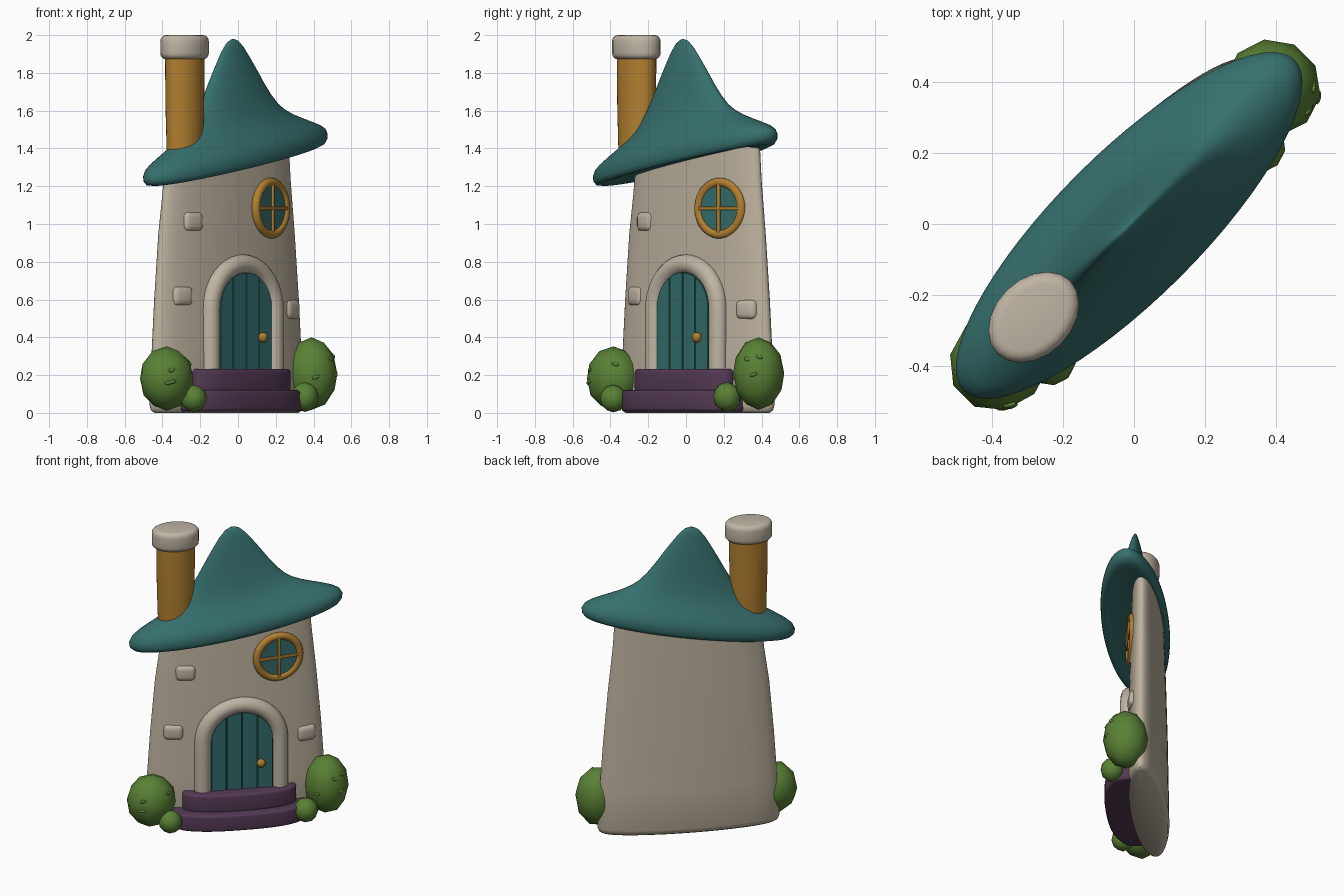
import bpy, bmesh, math, random
from mathutils import Matrix, Vector

cube = bpy.data.objects.get("Cube")
if cube:
    bpy.data.objects.remove(cube, do_unlink=True)

random.seed(4)
TURN = Matrix.Rotation(math.radians(45), 4, 'Z')  # the house stands diagonally
TAU = math.tau


def material(name, r, g, b):
    m = bpy.data.materials.new(name)
    m.use_nodes = True
    m.diffuse_color = (r, g, b, 1)
    bsdf = next(n for n in m.node_tree.nodes if n.type == 'BSDF_PRINCIPLED')
    bsdf.inputs["Base Color"].default_value = (r, g, b, 1)
    bsdf.inputs["Roughness"].default_value = 0.8
    return m


WALL = material("wall_plaster", 0.52, 0.455, 0.35)
STONE = material("pale_stone", 0.52, 0.46, 0.365)
TEAL = material("roof_teal", 0.036, 0.16, 0.152)
DOOR = material("door_teal", 0.032, 0.155, 0.15)
DARK = material("groove_teal", 0.01, 0.04, 0.045)
OCHRE = material("ochre", 0.45, 0.215, 0.03)
GREEN = material("leaf_green", 0.10, 0.22, 0.035)
PURPLE = material("step_purple", 0.09, 0.042, 0.09)


def finish(name, bm, mat, place=Matrix(), angle=40):
    bm.transform(TURN @ place)
    bmesh.ops.recalc_face_normals(bm, faces=bm.faces)
    me = bpy.data.meshes.new(name)
    bm.to_mesh(me)
    bm.free()
    me.materials.append(mat)
    ob = bpy.data.objects.new(name, me)
    bpy.context.collection.objects.link(ob)
    bpy.ops.object.select_all(action='DESELECT')
    ob.select_set(True)
    bpy.context.view_layer.objects.active = ob
    bpy.ops.object.shade_smooth_by_angle(angle=math.radians(angle))
    return ob


def bridge(bm, rings, loop=False):
    """Skin a list of vertex rings and cap the open ends."""
    n = len(rings[0])
    pairs = list(zip(rings, rings[1:])) + ([(rings[-1], rings[0])] if loop else [])
    for a, b in pairs:
        for i in range(n):
            j = (i + 1) % n
            bm.faces.new((a[i], a[j], b[j], b[i]))
    if not loop:
        bm.faces.new(rings[0])
        bm.faces.new(rings[-1])


def loft(name, mat, rings, x=0, y=0, n=48, power=1.0, angle=40):
    """Oval rings (rx, ry, z, slope, x shift) stacked into one solid."""
    bm = bmesh.new()
    skin = []
    for rx, ry, z, slope, dx in rings:
        ring = []
        for i in range(n):
            c, s = math.cos(TAU * i / n), math.sin(TAU * i / n)
            px = x + dx + rx * math.copysign(abs(c) ** power, c)
            py = y + ry * math.copysign(abs(s) ** power, s)
            ring.append(bm.verts.new((px, py, z + slope * px)))
        skin.append(ring)
    bridge(bm, skin)
    return finish(name, bm, mat, angle=angle)


def rounded_slab(name, mat, rx, ry, z0, z1, r, **kw):
    """Oval slab with softly rolled rims."""
    arc = [(r * (1 - math.sin(a)), r * (1 - math.cos(a)))
           for a in (0, math.pi / 8, math.pi / 4, 3 * math.pi / 8, math.pi / 2)]
    rings = [(rx - d, ry - d, z0 + h, 0, 0) for d, h in arc]
    rings += [(rx - d, ry - d, z1 - h, 0, 0) for d, h in reversed(arc)]
    return loft(name, mat, rings, **kw)


def tube(name, mat, path, r, place, loop=False, n=14):
    """Sweep a circle along an upright path of (x, z, outward x, outward z)."""
    bm = bmesh.new()
    skin = [[bm.verts.new((px + r * math.cos(TAU * k / n) * ox, r * math.sin(TAU * k / n),
                           pz + r * math.cos(TAU * k / n) * oz)) for k in range(n)]
            for px, pz, ox, oz in path]
    bridge(bm, skin, loop)
    return finish(name, bm, mat, place, 50)


def prism(name, mat, outline, y0, y1, place):
    """Extrude an upright outline from y0 back to y1."""
    bm = bmesh.new()
    bridge(bm, [[bm.verts.new((px, y, pz)) for px, pz in outline] for y in (y0, y1)])
    return finish(name, bm, mat, place)


def block(name, mat, size, place, bevel):
    bm = bmesh.new()
    bmesh.ops.create_cube(bm, size=1, matrix=Matrix.Diagonal((*size, 1)))
    bmesh.ops.bevel(bm, geom=bm.edges[:], offset=bevel, segments=4, profile=0.5, affect='EDGES')
    return finish(name, bm, mat, place, 60)


def ball(name, mat, size, place, detail=2):
    bm = bmesh.new()
    bmesh.ops.create_icosphere(bm, subdivisions=detail, radius=1, matrix=Matrix.Diagonal((*size, 1)))
    return finish(name, bm, mat, place, 60)


def at(x, y, z, yaw=0):
    return Matrix.Translation((x, y, z)) @ Matrix.Rotation(math.radians(yaw), 4, 'Z')


# Tower wall, its top sloping with the roof
wall = [(0.53, 0.093, 0.0, 0, 0), (0.553, 0.112, 0.012, 0, 0), (0.564, 0.121, 0.04, 0, 0),
        (0.55, 0.117, 0.3, 0, 0), (0.53, 0.112, 0.6, 0, 0), (0.50, 0.103, 0.95, 0, 0),
        (0.47, 0.096, 1.2, 0.08, 0), (0.455, 0.09, 1.385, 0.18, 0)]
loft("tower_wall", WALL, wall, y=0.086, n=64)

# Floppy tilted roof with a thick rolled brim
profile = [(0.012, 1.984), (0.045, 1.97), (0.085, 1.928), (0.13, 1.865), (0.18, 1.79),
           (0.23, 1.712), (0.28, 1.642), (0.33, 1.585), (0.38, 1.545), (0.44, 1.51),
           (0.51, 1.477), (0.58, 1.446), (0.64, 1.418), (0.675, 1.394), (0.69, 1.366),
           (0.687, 1.34), (0.668, 1.32), (0.63, 1.312), (0.56, 1.318), (0.45, 1.335)]
loft("roof", TEAL, [(0.957 * r, 0.297 * r, z, 0.18, -0.025 * (z - 1.35) / 0.63)
                    for r, z in profile], x=-0.012, y=0.007, n=64, angle=70)

# Chimney and its cap
loft("chimney", OCHRE, [(0.108, 0.08, 1.34, 0, 0), (0.116, 0.086, 1.6, 0, 0),
                        (0.12, 0.088, 1.89, 0, 0)], x=-0.384, y=0.014, n=32)
rounded_slab("chimney_cap", STONE, 0.146, 0.108, 1.872, 2.0, 0.032, x=-0.386, y=0.014, n=20)

# Steps
rounded_slab("lower_step", PURPLE, 0.42, 0.165, 0.008, 0.12, 0.018, y=-0.008, power=0.8)
rounded_slab("upper_step", PURPLE, 0.352, 0.108, 0.11, 0.232, 0.018, x=0.005, y=-0.012, power=0.85)

# Doorway surround
SPRING, FLOOR = 0.55, 0.225
R = 0.238
arch = [(R * math.cos(a), SPRING + R * math.sin(a), math.cos(a), math.sin(a))
        for a in [math.pi * i / 20 for i in range(21)]]
path = [(R, FLOOR, 1, 0), *arch, (-R, FLOOR, -1, 0)]
tube("door_surround", STONE, path, 0.052, at(0.018, -0.013, 0))

# Door: dark backing with raised planks
HALF = 0.192


def top(px):
    return SPRING + math.sqrt(max(HALF ** 2 - px ** 2, 0))


backing = [(-HALF, FLOOR)] + [(-HALF * math.cos(math.pi * i / 16),
                               SPRING + HALF * math.sin(math.pi * i / 16))
                              for i in range(17)] + [(HALF, FLOOR)]
prism("door_backing", DARK, backing, -0.036, 0.0, at(0.018, 0, 0))
PLANKS = 4
width = 2 * HALF / PLANKS
for k in range(PLANKS):
    a = -HALF + k * width + 0.0035
    b = a + width - 0.007
    xs = [a + (b - a) * i / 6 for i in range(7)]
    prism(f"door_plank_{k + 1}", DOOR, [(a, FLOOR)] + [(px, top(px)) for px in xs] + [(b, FLOOR)],
          -0.045, -0.03, at(0.018, 0, 0))
ball("door_knob", OCHRE, (0.027, 0.024, 0.027), at(0.134, -0.054, 0.4), 3)

# Round window following the wall
spot = at(0.25, 0.006, 1.083, 10)
circle = [(math.cos(TAU * i / 40), math.sin(TAU * i / 40)) for i in range(40)]
tube("window_frame", OCHRE, [(0.138 * c, 0.138 * s, c, s) for c, s in circle], 0.024, spot, True)
prism("window_glass", TEAL, [(0.132 * c, 0.132 * s) for c, s in circle], -0.012, 0.02, spot)
block("window_bar_upright", OCHRE, (0.018, 0.018, 0.27), spot @ at(0, -0.014, 0), 0.005)
block("window_bar_level", OCHRE, (0.27, 0.018, 0.018), spot @ at(0, -0.014, 0), 0.005)

# Stones set in the wall
for k, (px, py, pz, yaw) in enumerate([(-0.32, 0.026, 1.012, -9), (-0.394, 0.03, 0.618, -11),
                                       (0.425, 0.034, 0.547, 12)]):
    block(f"wall_stone_{k + 1}", STONE, (0.126, 0.064, 0.106), at(px, py, pz, yaw), 0.031)

# Bushes with a few leaves
for side, px, pz, size in (("right", -0.538, 0.182, (0.152, 0.136, 0.17)),
                           ("left", 0.548, 0.208, (0.136, 0.138, 0.192))):
    ball(f"{side}_bush", GREEN, size, at(px, -0.004, pz))
    for k in range(4):
        yaw, lift = random.uniform(-55, 55), random.uniform(-0.2, 0.7)
        out = Vector((math.sin(math.radians(yaw)), -math.cos(math.radians(yaw)), lift)).normalized()
        p = Vector((px, -0.004, pz)) + Vector([o * s * 0.96 for o, s in zip(out, size)])
        tilt = Matrix.Rotation(random.uniform(-0.8, 0.8), 4, 'Y')
        ball(f"{side}_bush_leaf_{k + 1}", GREEN, (0.021, 0.008, 0.011), at(*p, yaw) @ tilt)
ball("right_small_bush", GREEN, (0.072, 0.07, 0.073), at(-0.438, -0.106, 0.076))
ball("left_small_bush", GREEN, (0.075, 0.072, 0.079), at(0.404, -0.097, 0.084))
